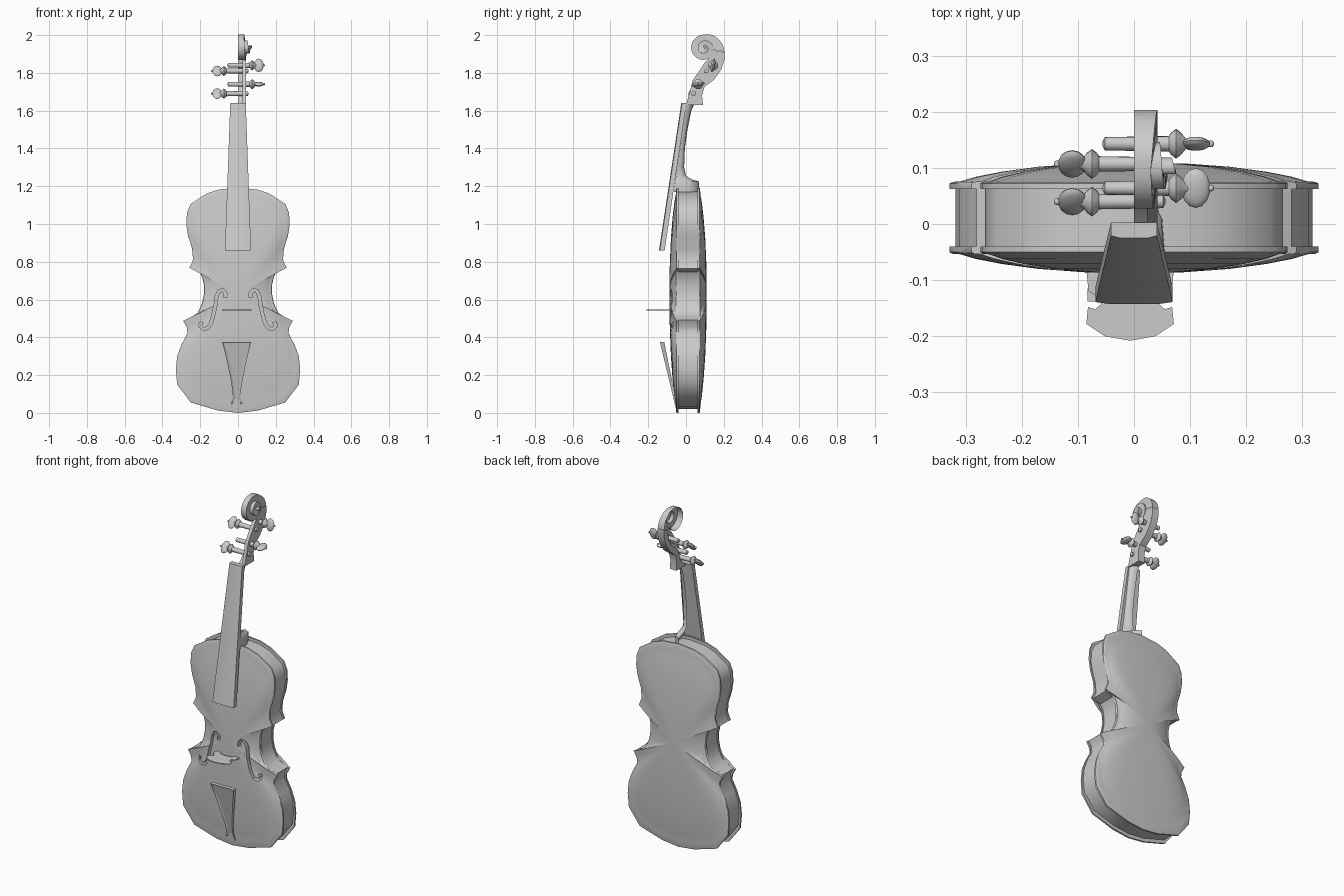
import bpy, bmesh
from math import sin, cos, pi, radians
from mathutils import Matrix, Vector

if "Cube" in bpy.data.objects:
    bpy.data.objects.remove(bpy.data.objects["Cube"])


def finish(name, bm, angle=35):
    bmesh.ops.recalc_face_normals(bm, faces=bm.faces)
    me = bpy.data.meshes.new(name)
    bm.to_mesh(me)
    bm.free()
    ob = bpy.data.objects.new(name, me)
    bpy.context.collection.objects.link(ob)
    smooth(ob, angle)
    return ob


def smooth(ob, angle):
    bpy.ops.object.select_all(action='DESELECT')
    ob.select_set(True)
    bpy.context.view_layer.objects.active = ob
    bpy.ops.object.shade_smooth_by_angle(angle=radians(angle))


def loft(bm, rings, closed=True, caps=False):
    """Skin a list of equal-length point rings."""
    vs = [[bm.verts.new(p) for p in ring] for ring in rings]
    n = len(vs[0])
    for a, b in zip(vs, vs[1:]):
        for i in range(n if closed else n - 1):
            j = (i + 1) % n
            bm.faces.new((a[i], a[j], b[j], b[i]))
    if caps:
        bm.faces.new(vs[0])
        bm.faces.new(vs[-1])


def prism(name, pts, place, a, b, angle=35):
    """Extrude a 2D outline between depths a and b; place maps (u, v, depth) to xyz."""
    bm = bmesh.new()
    loft(bm, [[place(u, v, d) for u, v in pts] for d in (a, b)], caps=True)
    return finish(name, bm, angle)


def mirrored(half):
    return half + [(-u, v) for u, v in reversed(half) if abs(u) > 1e-6]


def interp(table, t):
    for (t0, v0), (t1, v1) in zip(table, table[1:]):
        if t <= t1:
            return v0 + (v1 - v0) * max(0, t - t0) / (t1 - t0)
    return table[-1][1]


# Body outline (x, z), right half from bottom to top
OUT = mirrored([(0, 0), (.105, .012), (.25, .055), (.322, .15), (.329, .23), (.322, .3),
                (.3, .36), (.268, .42), (.27, .45), (.29, .487), (.25, .505), (.213, .53),
                (.19, .58), (.18, .63), (.181, .68), (.19, .72), (.207, .75), (.257, .768),
                (.238, .81), (.243, .87), (.265, .94), (.274, 1.0), (.27, 1.06), (.252, 1.105),
                (.165, 1.162), (.1, 1.183), (0, 1.192)])
CZ = .63


def ring(s, y):
    return [(x * s, y, CZ + (z - CZ) * s) for x, z in OUT]


ARCH = [(1, 0), (.985, .003), (.94, .004), (.86, .012), (.72, .021), (.52, .03), (.27, .036), (.02, .037)]


def plate(name, inner, outer, sign):
    bm = bmesh.new()
    loft(bm, [ring(.02, inner), ring(1, inner)] + [ring(s, outer + sign * h) for s, h in ARCH], caps=True)
    return finish(name, bm, 40)


top = plate("top_plate", -.04, -.05, -1)
plate("back_plate", .062, .072, 1)
bm = bmesh.new()
loft(bm, [ring(.968, -.042), ring(.968, .064)])
finish("ribs", bm, 40)

# F-holes: curved ribbons cut into the top plate
F = [Vector(p) for p in [(.068, .612), (.066, .635), (.08, .65), (.1, .646), (.113, .62), (.118, .58),
                         (.128, .53), (.143, .475), (.16, .45), (.183, .443), (.199, .457), (.194, .48)]]
for side in (-1, 1):
    left, right = [], []
    for i, p in enumerate(F):
        d = (F[min(i + 1, len(F) - 1)] - F[max(i - 1, 0)]).normalized()
        w = .011 if i in (0, len(F) - 1) else .008
        n = Vector((-d.y, d.x)) * w
        left.append(p + n)
        right.append(p - n)
    bm = bmesh.new()
    loft(bm, [[(side * q.x, y, q.y) for q, y in ((l, -.15), (r, -.15), (r, -.052), (l, -.052))]
              for l, r in zip(left, right)], caps=True)
    cutter = finish("f_hole_cutter", bm)
    cutter.hide_render = True
    mod = top.modifiers.new("f_hole", 'BOOLEAN')
    mod.operation = 'DIFFERENCE'
    mod.object = cutter
    bpy.context.view_layer.objects.active = top
    bpy.ops.object.modifier_apply(modifier=mod.name)
    bpy.data.objects.remove(cutter)
smooth(top, 40)

# Fingerboard: tapered slanting board
bm = bmesh.new()
loft(bm, [[(-w, yb, z), (w, yb, z), (w, yf + .004, z), (w * .6, yf, z), (-w * .6, yf, z), (-w, yf + .004, z)]
          for z, w, yf, yb in ((.86, .069, -.143, -.113), (1.64, .041, -.025, .003))], caps=True)
finish("fingerboard", bm)

# Neck: open right-hand half with rounded back and flared heel (z, front y, back y, half width)
bm = bmesh.new()
loft(bm, [[(0, yb, z), (w * .55, yb - (yb - yf) * .12, z), (w * .9, yb - (yb - yf) * .45, z), (w, yf, z), (0, yf, z)]
          for z, yf, yb, w in [(1.17, -.066, .068, .056), (1.225, -.058, .068, .054), (1.236, -.056, .03, .048),
                               (1.255, -.053, .0, .04), (1.3, -.047, -.01, .037), (1.4, -.032, -.006, .036),
                               (1.5, -.018, .008, .035), (1.6, -.004, .028, .035), (1.635, 0, .045, .036)]],
     closed=False)
finish("neck", bm, 50)

# Pegbox: cheek and back wall of the right half (y, z)
yz = lambda u, v, d: (d, u, v)
BACK = [(.09, 1.63), (.085, 1.68), (.097, 1.725), (.15, 1.765), (.188, 1.82), (.203, 1.87), (.203, 1.91)]
prism("pegbox_cheek", BACK + [(.146, 1.92), (.13, 1.885), (.1, 1.855), (.07, 1.81), (.035, 1.76), (.02, 1.7),
                              (0, 1.63)], yz, .023, .042)
prism("pegbox_back", BACK + [(.17, 1.9), (.16, 1.835), (.13, 1.79), (.075, 1.75), (.055, 1.68), (.0, 1.63)],
      yz, 0, .04)

# Scroll: stepped conical spiral on the right side
RAD = [(0, .108), (.8, .088), (1.75, .073), (3.3, .07), (5, .06), (6.3, .05), (8, .042), (11, .028), (15, .012)]
WID = [(0, .042), (1.75, .03), (3.3, .035), (5, .042), (8, .05), (15, .075)]
bm = bmesh.new()
rings = []
for i in range(73):
    t = 15 * i / 72
    a = t - .17
    r0 = interp(RAD, t)
    r1 = interp(RAD, t + 2 * pi) if t + 2 * pi < 15 else 0
    x0 = interp(WID, t - 2 * pi) if t >= 2 * pi else 0
    x1 = interp(WID, t)
    rings.append([(x, .097 + r * cos(a), 1.93 + r * sin(a)) for r, x in ((r0, x0), (r0, x1), (r1, x1))])
loft(bm, rings, closed=False)
finish("scroll", bm, 40)


# Tuning pegs: turned shaft and collar, flattened head, end nub
SHAFT = [(-.056, .004), (-.052, .012), (.062, .014), (.066, .02), (.075, .027), (.084, .02), (.092, .01), (.105, .008)]
for i, (side, y, z, roll) in enumerate([(-1, .107, 1.81, 50), (-1, .04, 1.69, 50),
                                        (1, .143, 1.84, 80), (1, .064, 1.74, 10)]):
    bm = bmesh.new()
    loft(bm, [[(x, r * cos(k * pi / 6), r * sin(k * pi / 6)) for k in range(12)] for x, r in SHAFT], caps=True)
    for cx, rx, ry, rz in ((.11, .026, .036, .011), (.137, .006, .006, .006)):
        bmesh.ops.create_uvsphere(bm, u_segments=14, v_segments=8, radius=1,
                                  matrix=Matrix.Translation((cx, 0, 0)) @ Matrix.Diagonal((rx, ry, rz, 1)))
    bmesh.ops.transform(bm, verts=bm.verts, matrix=Matrix.Translation((0, y, z)) @ Matrix.Diagonal((side, 1, 1, 1))
                        @ Matrix.Rotation(radians(roll), 4, 'X'))
    finish("peg_%d" % (i + 1), bm, 45)

# Bridge: thin upright plate with notched sides and two feet (x, y)
prism("bridge", mirrored([(0, -.208), (.045, -.2), (.078, -.178), (.075, -.148), (.062, -.152), (.052, -.143),
                          (.055, -.13), (.074, -.12), (.078, -.082), (.045, -.082), (.038, -.1), (0, -.106)]),
      lambda u, v, d: (u - .007, v, d), .543, .547)

# Tailpiece: waisted slanting plate with a sunken front panel (x, z)
tail = prism("tailpiece", mirrored([(.076, .375), (.055, .29), (.036, .2), (.022, .12), (.02, .08),
                                    (.028, .05), (.03, .02)]),
             lambda u, v, d: (u - .007, -.138 + (.375 - v) * .24 + d * (.4 + 1.7 * v), v), 0, .022)
bm = bmesh.new()
bm.from_mesh(tail.data)
bm.faces.ensure_lookup_table()
front = min(bm.faces, key=lambda f: f.normal.y)
bmesh.ops.inset_region(bm, faces=[front], thickness=.01, depth=-.006)
bm.to_mesh(tail.data)
bm.free()
